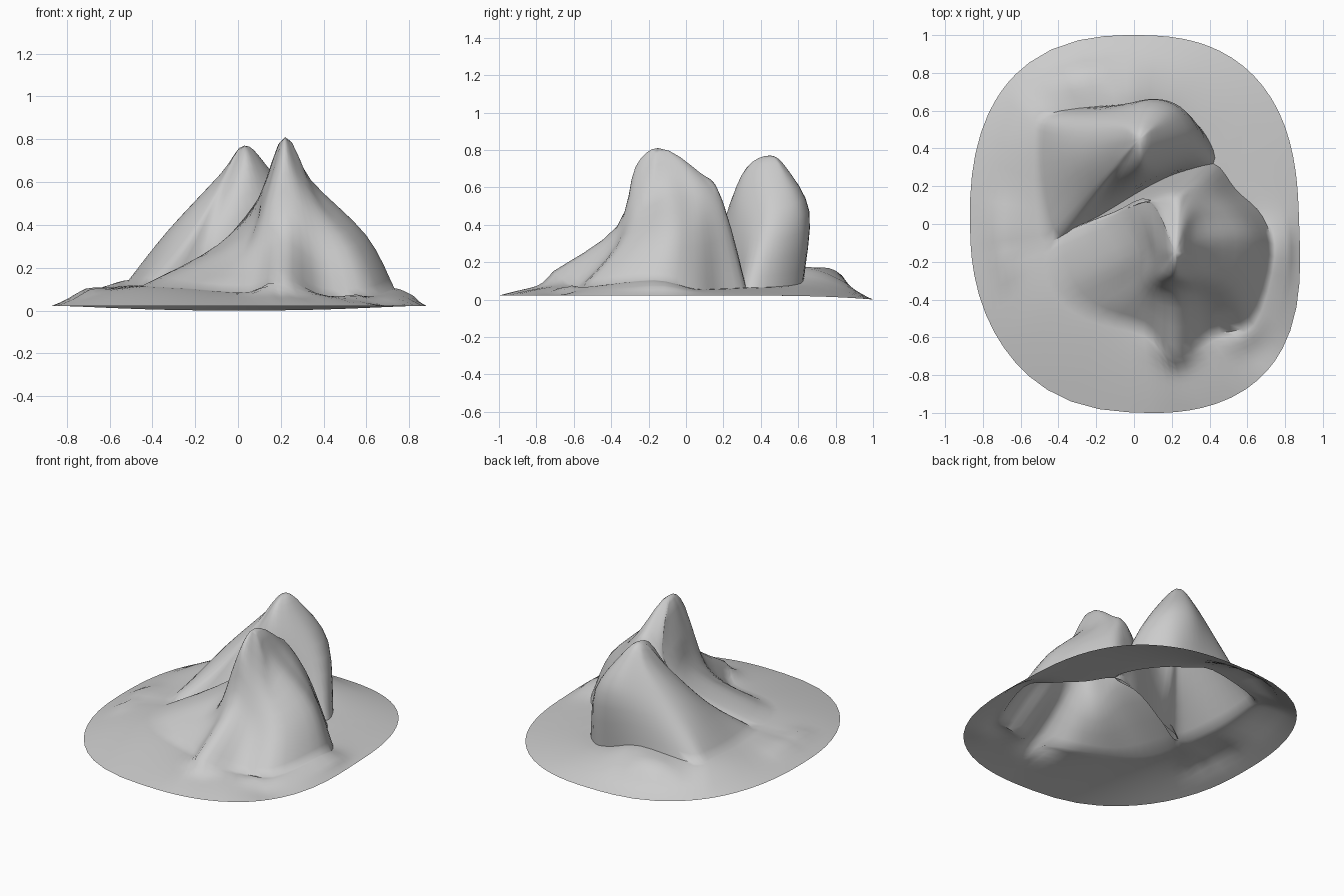
import bpy
import bmesh
import math
from mathutils import Vector

default_cube = bpy.data.objects.get("Cube")
if default_cube:
    bpy.data.objects.remove(default_cube, do_unlink=True)

# One plain stone colour
stone = bpy.data.materials.new("grey_stone")
stone.use_nodes = True
stone.diffuse_color = (0.6, 0.6, 0.6, 1)
stone.node_tree.nodes["Principled BSDF"].inputs["Base Color"].default_value = stone.diffuse_color

STEPS = 4         # samples between neighbouring spines
APRON_RINGS = 10

# Outcrops on the lower ground: x, y, height, radius
OUTCROPS = [
    (0.22, -0.66, 0.11, 0.08),
    (0.57, -0.59, 0.05, 0.08),
    (0.72, -0.15, 0.06, 0.14),
    (-0.72, -0.02, 0.03, 0.10),
    (-0.70, -0.20, 0.03, 0.08),
    (-0.30, 0.78, 0.07, 0.10),
    (-0.12, 0.66, 0.08, 0.24),
    (-0.54, 0.45, 0.02, 0.18),
]

# Each spine runs from the summit over a shoulder and a flank to a foot
FRONT_SUMMIT = (0.22, -0.15, 0.81)
FRONT_SPINES = [
    ((0.09, 0.11, 0.51), (-0.09, 0.05, 0.31), (-0.43, -0.09)),   # west crest
    ((0.12, -0.11, 0.58), (0.02, -0.14, 0.34), (-0.41, -0.32)),
    ((0.14, -0.22, 0.58), (0.03, -0.29, 0.27), (-0.24, -0.46)),
    ((0.17, -0.26, 0.64), (0.11, -0.36, 0.30), (0.05, -0.55)),
    ((0.22, -0.27, 0.71), (0.22, -0.37, 0.39), (0.21, -0.71)),   # south spur
    ((0.29, -0.25, 0.62), (0.37, -0.38, 0.29), (0.40, -0.59)),
    ((0.36, -0.20, 0.54), (0.53, -0.33, 0.30), (0.62, -0.52)),
    ((0.34, -0.10, 0.61), (0.60, -0.10, 0.35), (0.73, -0.17)),   # east shoulder
    ((0.33, 0.01, 0.60), (0.54, 0.04, 0.36), (0.68, 0.04)),
    ((0.30, 0.06, 0.63), (0.44, 0.14, 0.39), (0.54, 0.18)),
    ((0.26, 0.08, 0.66), (0.34, 0.21, 0.45), (0.42, 0.32)),
    ((0.22, 0.07, 0.68), (0.23, 0.18, 0.56), (0.23, 0.27)),      # north cliff
    ((0.15, 0.08, 0.62), (0.13, 0.155, 0.50), (0.06, 0.19)),
    ((0.09, 0.11, 0.51), (-0.08, 0.065, 0.30), (-0.19, 0.04)),
]

BACK_SUMMIT = (0.03, 0.45, 0.77)
BACK_SPINES = [
    ((-0.09, 0.32, 0.58), (-0.25, 0.12, 0.31), (-0.43, -0.09)),  # west crest
    ((-0.05, 0.32, 0.61), (-0.15, 0.16, 0.31), (-0.19, 0.04)),
    ((0.03, 0.32, 0.70), (0.04, 0.23, 0.47), (0.06, 0.19)),      # south cliff
    ((0.09, 0.36, 0.69), (0.18, 0.30, 0.44), (0.23, 0.27)),
    ((0.12, 0.43, 0.69), (0.30, 0.41, 0.41), (0.42, 0.32)),
    ((0.12, 0.50, 0.69), (0.31, 0.51, 0.41), (0.38, 0.47)),
    ((0.10, 0.53, 0.69), (0.23, 0.62, 0.45), (0.25, 0.60)),
    ((0.05, 0.54, 0.70), (0.10, 0.66, 0.47), (0.12, 0.63)),      # north cliff
    ((0.00, 0.53, 0.69), (-0.05, 0.62, 0.46), (-0.10, 0.63)),
    ((-0.06, 0.51, 0.65), (-0.25, 0.54, 0.41), (-0.46, 0.58)),
    ((-0.08, 0.45, 0.64), (-0.33, 0.42, 0.37), (-0.51, 0.45)),
    ((-0.09, 0.38, 0.61), (-0.30, 0.27, 0.37), (-0.50, 0.15)),
]


def outcrop_height(x, y):
    return sum(h * math.exp(-((x - cx) ** 2 + (y - cy) ** 2) / (r * r))
               for cx, cy, h, r in OUTCROPS)


def spline(points, closed):
    """Smooth curve through the points; an open one starts level, as a dome."""
    count = len(points)
    mirrored = 2 * points[0] - points[1]
    mirrored.z = points[1].z

    def pick(i):
        if closed:
            return points[i % count]
        return mirrored if i < 0 else points[min(count - 1, i)]

    result = []
    for i in range(count if closed else count - 1):
        a, b, c, d = (pick(i + k) for k in (-1, 0, 1, 2))
        for step in range(STEPS):
            t = step / STEPS
            start, end = (c - a) / 2, (d - b) / 2
            bend = 3 * (c - b) - 2 * start - end
            result.append(b + t * (start + t * (bend + t * (2 * (b - c) + start + end))))
    if not closed:
        result.append(points[-1])
    return result


def mountain_columns(summit, spines):
    """Skin the spines; each returned column runs from summit to foot."""
    lines = []
    for shoulder, flank, (x, y) in spines:
        # the ground falls gently from west to east
        foot = Vector((x, y, 0.09 - 0.06 * x + outcrop_height(x, y)))
        lines.append(spline([Vector(summit), Vector(shoulder), Vector(flank), foot], False))
    rings = [spline(list(ring), True) for ring in zip(*lines)]
    return list(zip(*rings))


def rim_point(foot):
    """Edge of the rounded base in the direction of a foot point."""
    angle = math.atan2(foot.y, foot.x)
    c, s = math.cos(angle), math.sin(angle)
    radius = (abs(c / 0.87) ** 2.5 + abs(s) ** 2.5) ** -0.4
    radius *= 1 + 0.05 * max(0, math.cos(angle + 0.72)) ** 8
    radius *= 1 - 0.04 * max(0, math.cos(angle + 2.3)) ** 8
    x, y = radius * c, radius * s
    return Vector((x, y, 0.022 - 0.022 * min(1, max(0, y)) ** 4))


def apron_column(foot):
    """Ground from a foot point out to the rim, with the outcrops on it."""
    rim = rim_point(foot)
    base = foot.z - outcrop_height(foot.x, foot.y)
    column = []
    for i in range(APRON_RINGS + 1):
        t = i / APRON_RINGS
        p = foot.lerp(rim, t)
        p.z = base + (rim.z - base) * t ** 1.5
        p.z += outcrop_height(p.x, p.y) * min(1, 2.5 * (1 - t))
        column.append(p)
    return column


def add_shell(bm, columns):
    """Skin a closed fan of columns."""
    grid = [[bm.verts.new(p) for p in column] for column in columns]
    for i, near in enumerate(grid):
        far = grid[(i + 1) % len(grid)]
        for j in range(len(near) - 1):
            bm.faces.new((near[j], near[j + 1], far[j + 1], far[j]))


# Two peaks with a narrow cleft between them, and low ground out to the rim
front = mountain_columns(FRONT_SUMMIT, FRONT_SPINES)
back = mountain_columns(BACK_SUMMIT, BACK_SPINES)
outer_feet = [c[-1] for c in front[:10 * STEPS + 1] + back[4 * STEPS:]]

# One continuous surface, welded along the feet
bm = bmesh.new()
for shell in (front, back, [apron_column(foot) for foot in outer_feet]):
    add_shell(bm, shell)
bmesh.ops.remove_doubles(bm, verts=bm.verts, dist=0.003)
mesh = bpy.data.meshes.new("twin_peak_mountain")
bm.to_mesh(mesh)
bm.free()
mesh.materials.append(stone)
mountain = bpy.data.objects.new("twin_peak_mountain", mesh)
bpy.context.collection.objects.link(mountain)
bpy.ops.object.select_all(action="DESELECT")
mountain.select_set(True)
bpy.context.view_layer.objects.active = mountain
bpy.ops.object.shade_smooth_by_angle(angle=math.radians(60))
